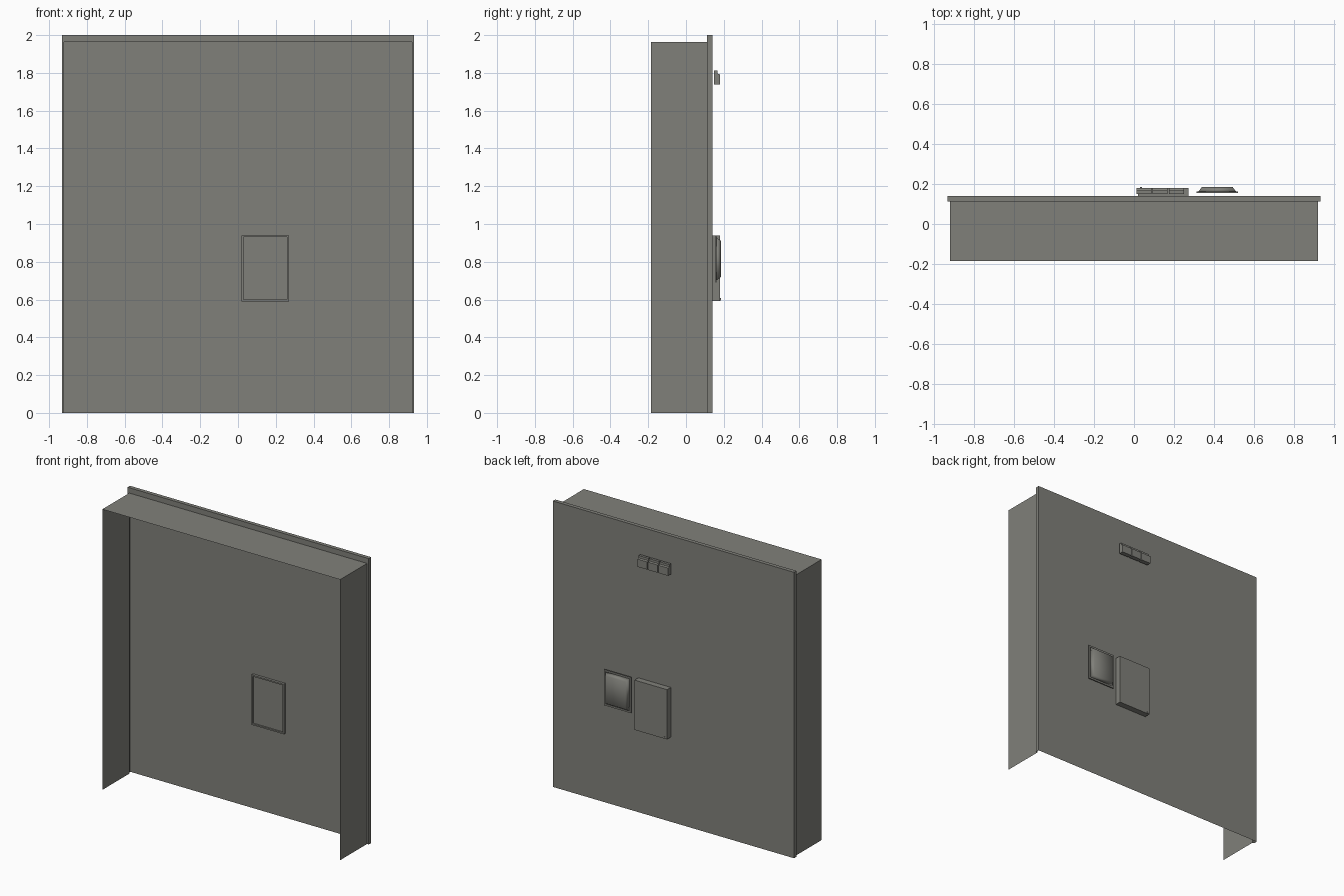
import bpy, bmesh

if "Cube" in bpy.data.objects:
    bpy.data.objects.remove(bpy.data.objects["Cube"])

grey = bpy.data.materials.new("warm_grey")
grey.diffuse_color = (0.217, 0.217, 0.195, 1)
grey.use_nodes = True
grey.node_tree.nodes["Principled BSDF"].inputs["Base Color"].default_value = grey.diffuse_color


def finish(name, bm):
    mesh = bpy.data.meshes.new(name)
    bm.to_mesh(mesh)
    bm.free()
    mesh.materials.append(grey)
    ob = bpy.data.objects.new(name, mesh)
    bpy.context.collection.objects.link(ob)
    return ob


def prism(name, x, y, z, inset=0.0, rim=None):
    """Box from ranges; rear (+y) end drawn in by inset; rim = (width, depth) sinks the front."""
    bm = bmesh.new()
    bmesh.ops.create_cube(bm, size=1)
    for v in bm.verts:
        k = inset if v.co.y > 0 else 0
        v.co = (x[1] - k if v.co.x > 0 else x[0] + k,
                y[1] if v.co.y > 0 else y[0],
                z[1] - k if v.co.z > 0 else z[0] + k)
    if rim:
        bm.normal_update()
        front = [f for f in bm.faces if f.normal.y < -0.9]
        bmesh.ops.inset_region(bm, faces=front, thickness=rim[0])
        ext = bmesh.ops.extrude_face_region(bm, geom=front)
        bmesh.ops.delete(bm, geom=front, context='FACES')
        verts = [g for g in ext["geom"] if isinstance(g, bmesh.types.BMVert)]
        bmesh.ops.translate(bm, verts=verts, vec=(0, rim[1], 0))
        bmesh.ops.recalc_face_normals(bm, faces=bm.faces)
    return finish(name, bm)


def extrude_profile(name, pts, axis, a, b, closed=True):
    """Sweep a 2D profile between a and b, along x (y,z points) or y (x,z points)."""
    def at(p, t):
        return (t, p[0], p[1]) if axis == 'x' else (p[0], t, p[1])
    bm = bmesh.new()
    lo = [bm.verts.new(at(p, a)) for p in pts]
    hi = [bm.verts.new(at(p, b)) for p in pts]
    n = len(pts)
    for i in range(n if closed else n - 1):
        j = (i + 1) % n
        bm.faces.new((lo[i], lo[j], hi[j], hi[i]))
    if closed:
        bm.faces.new(lo)
        bm.faces.new(hi)
        bmesh.ops.recalc_face_normals(bm, faces=bm.faces)
    return finish(name, bm)


FRONT, LIP, BACK = -0.185, 0.112, 0.139
inner = [(-0.92, 0), (-0.92, 1.963), (0.92, 1.963), (0.92, 0)]
outer = [(-0.933, 0), (-0.933, 2), (0.933, 2), (0.933, 0)]

# Thin surround: two sides and a top, open at the front and bottom
extrude_profile("surround", inner, 'y', FRONT, LIP, closed=False)

# Folded sheet panel: rear sheet, edge returns and a narrow front lip
bm = bmesh.new()
rings = [[bm.verts.new((p[0], y, p[1])) for p in pts]
         for pts, y in ((inner, LIP), (outer, LIP), (outer, BACK))]
for a, b in zip(rings, rings[1:]):
    for i in range(3):
        bm.faces.new((a[i], a[i + 1], b[i + 1], b[i]))
bm.faces.new(rings[2])
bmesh.ops.recalc_face_normals(bm, faces=bm.faces)
finish("panel", bm)

# Wall box passing through the panel: rimmed front tray, rear cover and catch
prism("box_front", (0.018, 0.27), (0.121, BACK), (0.59, 0.94), rim=(0.014, 0.01))
prism("box_cover", (0.02, 0.272), (BACK, 0.181), (0.592, 0.94))
prism("box_catch", (0.03, 0.04), (0.181, 0.185), (0.595, 0.607))

# Domed screen beside the box
prism("screen_rim", (0.312, 0.52), (0.155, 0.162), (0.69, 0.94))
screen = prism("screen", (0.322, 0.51), (0.162, 0.185), (0.702, 0.928), 0.017)
for f in screen.data.polygons:
    f.use_smooth = True

# Row of three stepped switches near the top
step = [(0.149, 1.738), (0.18, 1.738), (0.18, 1.792), (0.167, 1.796),
        (0.167, 1.812), (0.149, 1.812)]
for i in range(3):
    x0 = 0.012 + i * 0.081
    extrude_profile(f"switch_{i + 1}", step, 'x', x0, x0 + 0.075)
